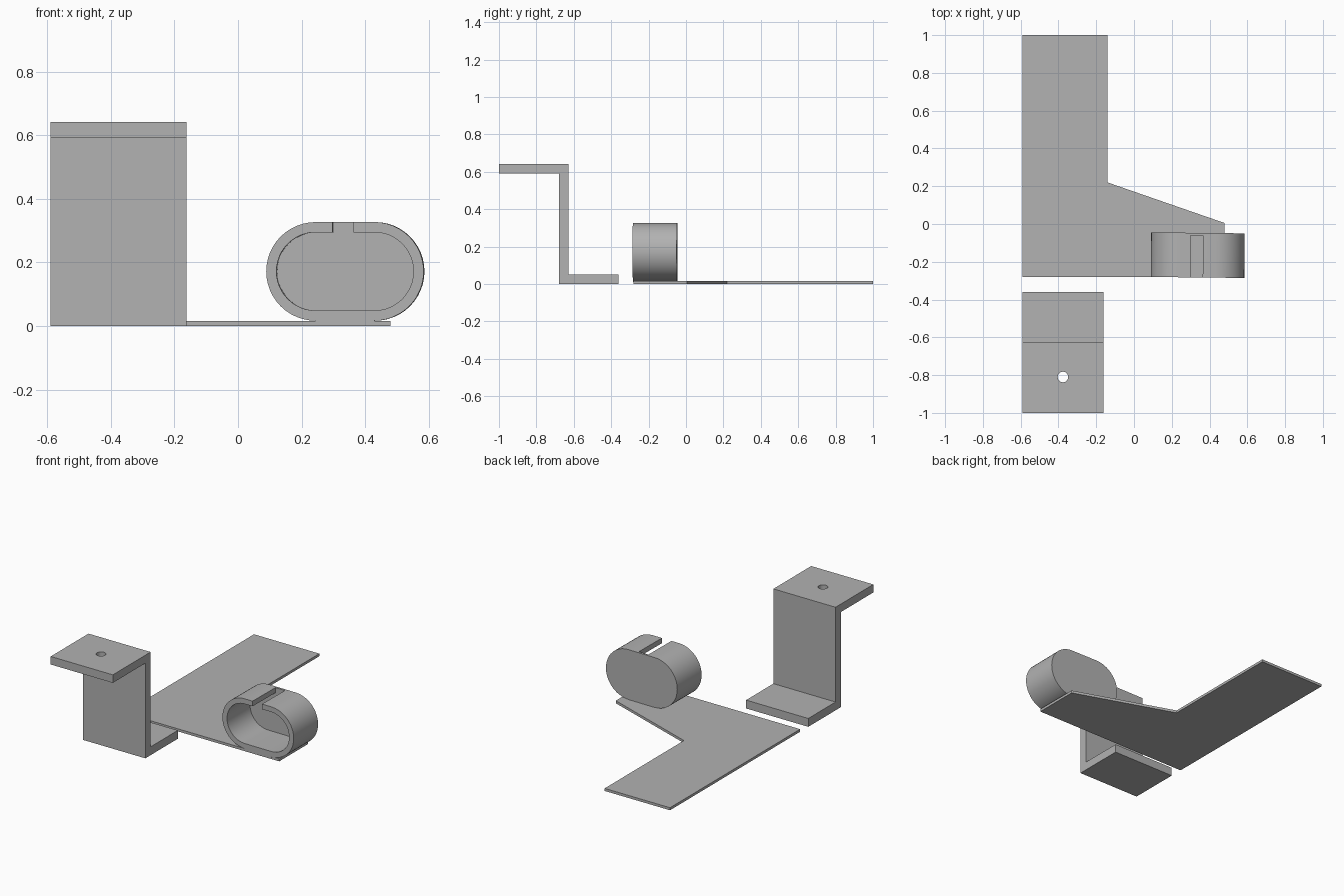
import bpy, bmesh
from math import sin, cos, pi, radians
from mathutils import Matrix, Vector

cube = bpy.data.objects.get("Cube")
if cube:
    bpy.data.objects.remove(cube, do_unlink=True)

grey = bpy.data.materials.new("plain grey")
grey.use_nodes = True
COLOUR = (0.445, 0.445, 0.445, 1)
grey.diffuse_color = COLOUR
grey.node_tree.nodes["Principled BSDF"].inputs["Base Color"].default_value = COLOUR


def prism(name, points, depth, smooth=False):
    """Extrude a closed outline of 3D points along the depth vector."""
    bm = bmesh.new()
    face = bm.faces.new([bm.verts.new(p) for p in points])
    new = bmesh.ops.extrude_face_region(bm, geom=[face])["geom"]
    verts = [v for v in new if isinstance(v, bmesh.types.BMVert)]
    bmesh.ops.translate(bm, verts=verts, vec=Vector(depth))
    bmesh.ops.recalc_face_normals(bm, faces=bm.faces)
    mesh = bpy.data.meshes.new(name)
    bm.to_mesh(mesh)
    bm.free()
    mesh.materials.append(grey)
    ob = bpy.data.objects.new(name, mesh)
    bpy.context.collection.objects.link(ob)
    if smooth:
        bpy.ops.object.select_all(action="DESELECT")
        ob.select_set(True)
        bpy.context.view_layer.objects.active = ob
        bpy.ops.object.shade_smooth_by_angle(angle=radians(30))
    return ob


# Flat base plate with a tapered arm
outline = [(-0.59, 1), (-0.14, 1), (-0.14, 0.22), (0.48, 0.005), (0.48, -0.28), (-0.59, -0.28)]
prism("base_plate", [(x, y, 0) for x, y in outline], (0, 0, 0.016))

# Z-shaped bracket
profile = [(-1, 0.592), (-0.68, 0.592), (-0.68, 0), (-0.36, 0),
           (-0.36, 0.052), (-0.628, 0.052), (-0.628, 0.642), (-1, 0.642)]
bracket = prism("z_bracket", [(-0.59, y, z) for y, z in profile], (0.428, 0, 0))

# Screw hole through the top flange
ring = [2 * pi * i / 32 for i in range(32)]
drill = prism("hole_cutter", [(-0.376 + 0.028 * cos(a), -0.81 + 0.028 * sin(a), 0.5) for a in ring],
              (0, 0, 0.3))
cut = bracket.modifiers.new("screw_hole", "BOOLEAN")
cut.operation = "DIFFERENCE"
cut.solver = "EXACT"
cut.object = drill
bpy.context.view_layer.objects.active = bracket
bpy.ops.object.modifier_apply(modifier=cut.name)
bpy.data.objects.remove(drill, do_unlink=True)

# Oval clip: a slotted band closed by a back wall
CX, CZ, HALF, STEPS = 0.3375, 0.172, 0.0925, 24
FRONT, BACK, WALL = -0.283, -0.047, 0.013
SLOT_LEFT, SLOT_RIGHT = 0.365, 0.299


def stadium(radius, y):
    """Oval outline running clockwise from the top."""
    pts = []
    for side in (1, -1):
        for i in range(STEPS + 1):
            a = pi * i / STEPS
            pts.append((CX + side * (HALF + radius * sin(a)), y, CZ + side * radius * cos(a)))
    return pts


def open_band(radius):
    top = CZ + radius
    return [(SLOT_LEFT, FRONT, top)] + stadium(radius, FRONT) + [(SLOT_RIGHT, FRONT, top)]


OUTER, INNER = 0.155, 0.123
band = prism("clip_band", open_band(OUTER) + open_band(INNER)[::-1],
             (0, BACK - WALL - FRONT, 0), True)
wall = prism("clip_back_wall", stadium(OUTER, BACK - WALL), (0, WALL, 0), True)

# Foot joining the clip to the plate
foot = prism("clip_foot", [(CX + s * HALF, FRONT, z) for s, z in ((-1, 0.012), (1, 0.012), (1, 0.022), (-1, 0.022))],
             (0, BACK - FRONT, 0))

# The clip sits very slightly turned
pivot = Vector((CX, (FRONT + BACK) / 2, 0))
turn = Matrix.Translation(pivot) @ Matrix.Rotation(radians(-0.6), 4, "Z") @ Matrix.Translation(-pivot)
for ob in (band, wall, foot):
    ob.data.transform(turn)
